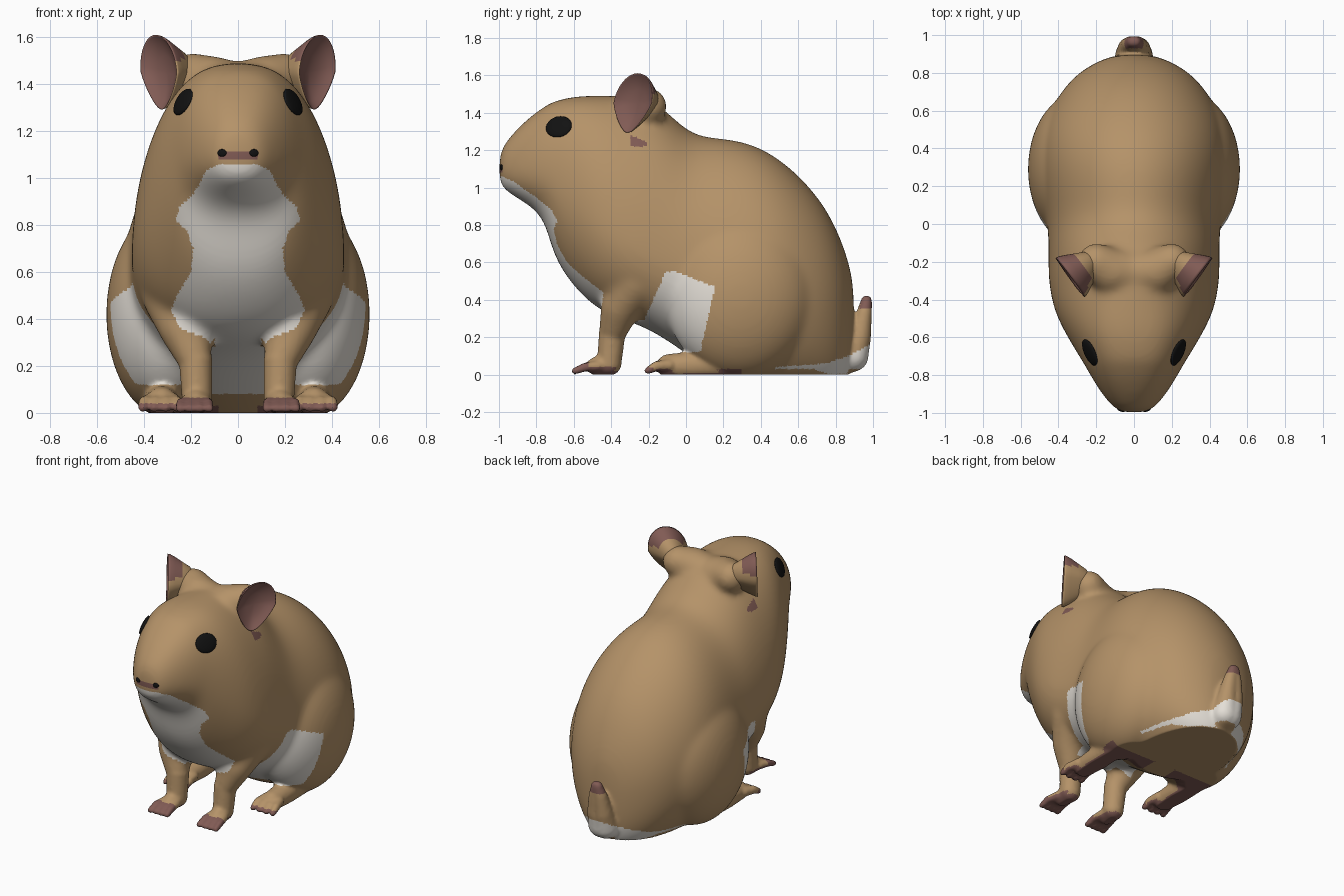
import bpy, bmesh, math
from mathutils import Vector, Matrix
from mathutils.bvhtree import BVHTree

if "Cube" in bpy.data.objects:
    bpy.data.objects.remove(bpy.data.objects["Cube"])


def material(name, rgb):
    m = bpy.data.materials.new(name)
    m.diffuse_color = (*rgb, 1)
    m.use_nodes = True
    m.node_tree.nodes["Principled BSDF"].inputs["Base Color"].default_value = m.diffuse_color
    return m


FUR = material("tan fur", (0.46, 0.29, 0.14))
WHITE = material("white fur", (0.78, 0.74, 0.68))
SKIN = material("pink brown skin", (0.22, 0.105, 0.09))
BLACK = material("black", (0.006, 0.006, 0.006))


def make_object(name, bm, mats):
    bmesh.ops.recalc_face_normals(bm, faces=bm.faces[:])
    me = bpy.data.meshes.new(name)
    bm.to_mesh(me)
    bm.free()
    for m in mats:
        me.materials.append(m)
    ob = bpy.data.objects.new(name, me)
    bpy.context.collection.objects.link(ob)
    for p in me.polygons:
        p.use_smooth = True
    return ob


def apply(ob, kind, **settings):
    bpy.context.view_layer.objects.active = ob
    mod = ob.modifiers.new(kind, kind)
    for k, v in settings.items():
        setattr(mod, k, v)
    bpy.ops.object.modifier_apply(modifier=mod.name)


def loft(bm, rings):
    loops = [[bm.verts.new(p) for p in r] for r in rings]
    n = len(loops[0])
    for a, b in zip(loops, loops[1:]):
        for i in range(n):
            bm.faces.new((a[i], a[(i + 1) % n], b[(i + 1) % n], b[i]))
    bm.faces.new(loops[0])
    bm.faces.new(loops[-1])


def blob(bm, c, r, detail=3):
    bmesh.ops.create_icosphere(bm, subdivisions=detail, radius=1,
                               matrix=Matrix.Translation(c) @ Matrix.Diagonal((*r, 1)))


def chain(bm, pts, side=1, steps=6):
    # limb made of overlapping balls along a path of (x, y, z, radius)
    for a, b in zip(pts, pts[1:]):
        for i in range(steps + 1):
            x, y, z, r = Vector(a).lerp(Vector(b), i / steps)
            blob(bm, (side * x, y, z), (r, r, r))


def fuse(ob, bm, voxel, smoothing):
    # add the parts in bm to the object and melt them into one soft skin
    bm.from_mesh(ob.data)
    bm.to_mesh(ob.data)
    bm.free()
    apply(ob, 'REMESH', mode='VOXEL', voxel_size=voxel, use_smooth_shade=True)
    apply(ob, 'SMOOTH', factor=.5, iterations=smoothing)


def lookup(table, t):
    for (a, va), (b, vb) in zip(table, table[1:]):
        if a <= t <= b:
            return va + (vb - va) * (t - a) / (b - a)
    return 0


# head and torso: stations of y, bottom, top, half width, height of widest point
STATIONS = [
    (-1.0, 1.03, 1.17, .06, 1.09), (-.97, .98, 1.245, .12, 1.09), (-.85, .915, 1.37, .205, 1.1),
    (-.75, .83, 1.44, .26, 1.08), (-.71, .62, 1.465, .285, 1.02), (-.58, .44, 1.495, .365, .92),
    (-.45, .33, 1.495, .43, .8), (-.3, .28, 1.495, .455, .7), (-.2, .24, 1.48, .455, .66),
    (-.1, .18, 1.41, .455, .62), (0, .11, 1.31, .46, .58), (.1, .04, 1.27, .475, .55),
    (.25, -.05, 1.263, .5, .52), (.4, -.1, 1.22, .505, .5), (.55, -.1, 1.12, .475, .47),
    (.7, -.1, .965, .39, .43), (.8, -.08, .8, .3, .4), (.87, -.02, .61, .18, .36),
    (.9, .1, .46, .07, .3)]
BOXY = [(-1.01, .9), (-.85, .8), (-.6, .72), (-.45, .85), (-.3, 1), (1, 1)]
rings = []
for y, zb, zt, hw, zw in STATIONS:
    ring = []
    for i in range(32):
        c, s = math.cos(i * math.tau / 32), math.sin(i * math.tau / 32)
        z = zw + s * (zt - zw if s > 0 else zw - zb)
        ring.append((hw * math.copysign(abs(c) ** (lookup(BOXY, y) if s > 0 else .85), c), y, z))
    rings.append(ring)
bm = bmesh.new()
loft(bm, rings)
body = make_object("body", bm, (FUR, WHITE, SKIN, BLACK))
apply(body, 'SUBSURF', levels=2)

# haunches, ear roots and shoulders, blended softly into the torso
bm = bmesh.new()
for s in (-1, 1):
    blob(bm, (s * .3, .29, .42), (.262, .4, .445), 4)
    chain(bm, [(0, -.26, 1.375, .12), (.12, -.25, 1.4, .125), (.2, -.2, 1.435, .1)], s)
    chain(bm, [(.28, -.26, .5, .13), (.23, -.35, .36, .108), (.18, -.395, .22, .075)], s)
fuse(body, bm, .018, 14)

# legs, feet, toes and tail
bm = bmesh.new()
for s in (-1, 1):
    chain(bm, [(.235, -.345, .37, .1), (.18, -.395, .22, .072), (.175, -.41, .06, .066),
               (.18, -.48, .045, .05)], s)
    chain(bm, [(.33, .25, .06, .075), (.325, .05, .05, .075), (.325, -.09, .045, .066)], s)
    for d in (-1.5, -.5, .5, 1.5):
        chain(bm, [(.18 + .026 * d, -.47, .045, .03), (.185 + .038 * d, -.54, .04, .024),
                   (.185 + .043 * d, -.596, .018, .019)], s)
        chain(bm, [(.325 + .032 * d, -.09, .05, .034), (.33 + .046 * d, -.16, .045, .027),
                   (.332 + .05 * d, -.205, .02, .02)], s)
    chain(bm, [(0, .78, .09, .11), (.015, .89, .1, .086), (.025, .928, .2, .062),
               (.02, .952, .32, .043), (.008, .965, .395, .03)], s)
fuse(body, bm, .0112, 5)
for v in body.data.vertices:
    v.co.z = max(v.co.z, 0)

# fur markings
BIB = [(.27, .1), (.32, .14), (.36, .25), (.44, .285), (.5, .26), (.6, .2), (.7, .19), (.78, .22),
       (.82, .265), (.88, .25), (.92, .2), (.98, .16), (1.03, .14), (1.06, .08)]
STRIPE = [(.48, .04), (.75, .06), (.88, .105), (1.02, .18)]


def marking(c, n):
    x, y, z = abs(c.x), c.y, c.z
    # soles and toes
    if z < .03 and n.z < -.6:
        return 2 if y < .3 and x > .08 else 0
    if y < -.52 and z < .065 or y < -.4 and z < .03 or (y < -.17 and x > .22 and z < .04):
        return 2
    # nose, tail tip and patch below the ear
    if y < -.9 and x < .085 and 1.08 < z < 1.115:
        return 2
    if y > .93 and z > .35 and x < .1:
        return 2
    if x > .2 and -.3 < y < -.21 and 1.22 < z < 1.28 - .4 * (y + .3):
        return 2
    # chin and chest
    if y < -.4 and x < lookup(BIB, z):
        return 1
    # belly, flank and front of haunch
    if y < .15 and .08 < z < .36 and x < .22 and (y > -.29 or x < .1):
        return 1
    if .12 < z < .55 - .4 * max(0, y + .05) and max(-.24, -.23 + .45 * (z - .28)) < y < .05 + .22 * z:
        return 1
    # rump edge and underside of tail
    return 1 if y > .48 and z < lookup(STRIPE, y) else 0


for p in body.data.polygons:
    p.use_smooth = True
    p.material_index = marking(p.center, p.normal)

# eyes and nostrils: thin discs laid on the skin
bm = bmesh.new()
bm.from_mesh(body.data)
skin = BVHTree.FromBMesh(bm)
bm.free()


def skin_disc(name, start, direction, rx, ry, depth):
    loc, n, _, _ = skin.ray_cast(Vector(start), Vector(direction))
    side = Vector((0, 0, 1)).cross(n).normalized()
    rot = Matrix((side, n.cross(side), n)).transposed().to_4x4()
    d = bmesh.new()
    bmesh.ops.create_uvsphere(d, u_segments=24, v_segments=12, radius=1,
                              matrix=Matrix.Translation(loc) @ rot @ Matrix.Diagonal((rx, ry, depth, 1)))
    make_object(name, d, (BLACK,))


# ears: cupped dish with a tapering back
UP = Vector((.08, .17, 1)).normalized()
PROFILE = [(.08, -.045), (.45, -.04), (.8, -.022), (.96, -.004), (1, 0), (.98, -.015),
           (.88, -.045), (.7, -.09), (.5, -.14), (.25, -.17)]
for s, label in ((-1, "left"), (1, "right")):
    skin_disc(label + "_eye", (s * 1, -.68, 1.325), (-s, 0, 0), .075, .062, .016)
    skin_disc(label + "_nostril", (s * .068, -1.3, 1.108), (0, 1, 0), .02, .016, .006)
    rings = []
    for k, off in PROFILE:
        ring = []
        for i in range(40):
            c, h = math.cos(i * math.tau / 40), math.sin(i * math.tau / 40)
            w = .128 * (1 if h > 0 else 1 + .4 * h)
            p = (Vector((.338, -.285, 1.452)) + Vector((.6, .8, 0)) * (w * k * c)
                 + UP * (.162 * k * h) + Vector((.8, -.6, 0)) * off)
            ring.append((s * p.x, p.y, p.z))
        rings.append(ring)
    bm = bmesh.new()
    loft(bm, rings)
    ear = make_object(label + "_ear", bm, (FUR, SKIN))
    for p in ear.data.polygons:
        inner = p.index < 160 or p.index == 360
        p.material_index = 1 if inner or (p.center.z > 1.5 and p.index < 280) else 0
